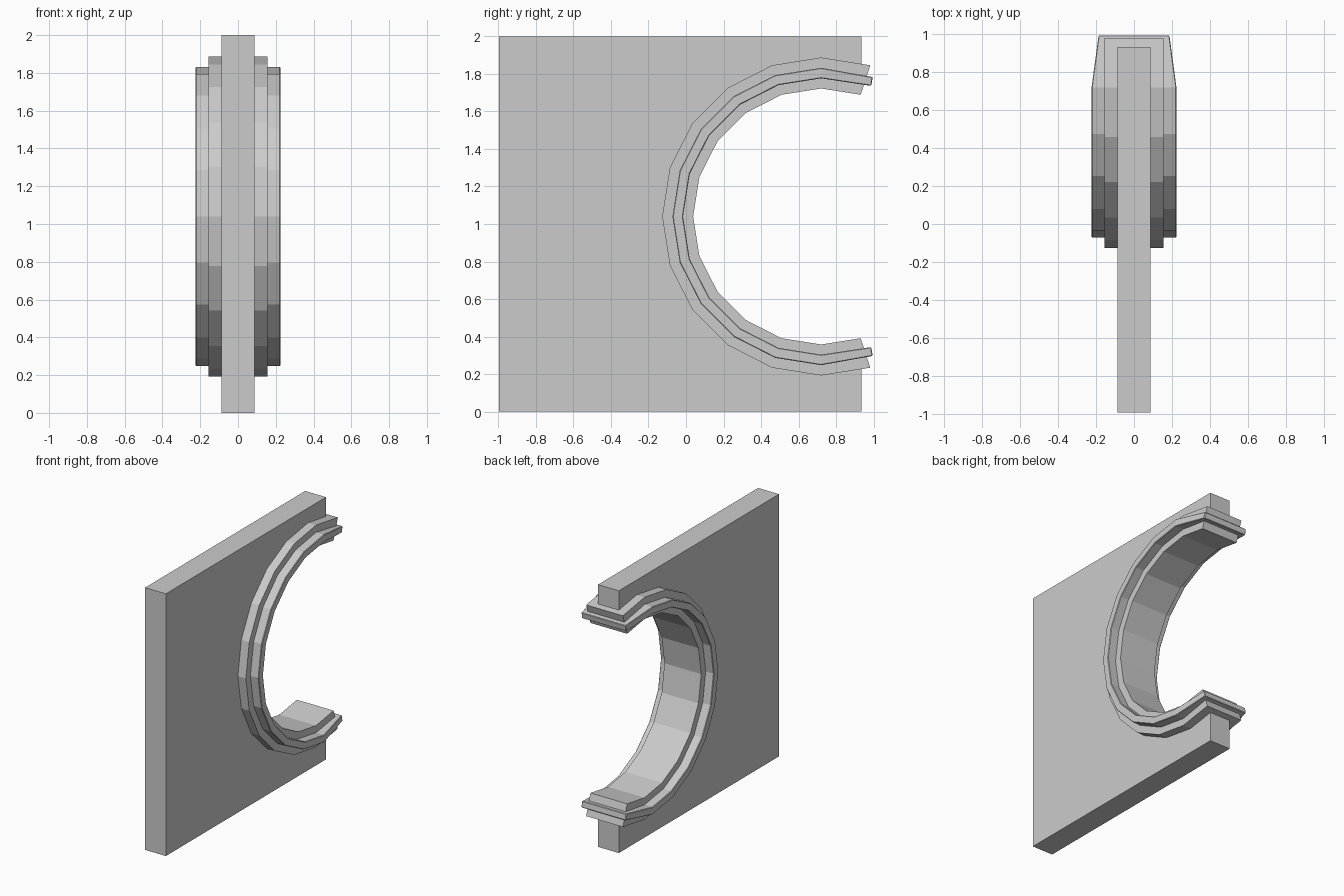
import bpy, bmesh
from math import sin, cos, radians

if "Cube" in bpy.data.objects:
    bpy.data.objects.remove(bpy.data.objects["Cube"])

CY, CZ = 0.72, 1.04                    # arch centre in the y-z plane
ANGLES = [72 + 18 * i for i in range(13)]


def arc(r):
    return [(CY + r * cos(radians(a)), CZ + r * sin(radians(a))) for a in ANGLES]


def finish(bm, name):
    bmesh.ops.recalc_face_normals(bm, faces=bm.faces)
    me = bpy.data.meshes.new(name)
    bm.to_mesh(me)
    bm.free()
    ob = bpy.data.objects.new(name, me)
    bpy.context.collection.objects.link(ob)
    return ob


def arch_band(name, r_in, r_out, half, end=None):
    """Rectangular section swept round the arch; end = (half width, outer pt, inner pt)."""
    bm = bmesh.new()
    outer, inner = arc(r_out), arc(r_in)
    widths = [half] * len(ANGLES)
    if end:
        w, (yo, zo), (yi, zi) = end
        widths[0] = widths[-1] = w
        outer[0], outer[-1] = (yo, zo), (yo, 2 * CZ - zo)
        inner[0], inner[-1] = (yi, zi), (yi, 2 * CZ - zi)
    rings = [[bm.verts.new(p) for p in ((-w, *o), (w, *o), (w, *i), (-w, *i))]
             for w, o, i in zip(widths, outer, inner)]
    for a, b in zip(rings, rings[1:]):
        for k in range(4):
            n = (k + 1) % 4
            bm.faces.new((a[k], a[n], b[n], b[k]))
    bm.faces.new(rings[0])
    bm.faces.new(rings[-1])
    return finish(bm, name)


# Wall panel with the open arch cut out of its back edge
back, r = 0.935, 0.765
edge = arc(r)
z_end = CZ + r - (back - CY) * 0.158
edge[0], edge[-1] = (back, z_end), (back, 2 * CZ - z_end)
outline = [(-0.995, 0), (-0.995, 2), (back, 2)] + edge + [(back, 0)]
bm = bmesh.new()
face = bm.faces.new([bm.verts.new((-0.088, y, z)) for y, z in outline])
ext = bmesh.ops.extrude_face_region(bm, geom=[face], use_keep_orig=True)
bmesh.ops.translate(bm, vec=(0.176, 0, 0),
                    verts=[v for v in ext["geom"] if isinstance(v, bmesh.types.BMVert)])
bmesh.ops.triangulate(bm, faces=[f for f in bm.faces if len(f.verts) > 4])
finish(bm, "wall_panel")

# Wide trim band around the opening
arch_band("arch_trim", 0.682, 0.847, 0.155)

# Raised central rib, tapered and extended at both ends
rib = arch_band("arch_rib", 0.736, 0.792, 0.224,
                (0.187, (0.995, 1.783), (0.987, 1.736)))
bev = rib.modifiers.new("soft_edges", "BEVEL")
bev.width, bev.segments = 0.004, 1
